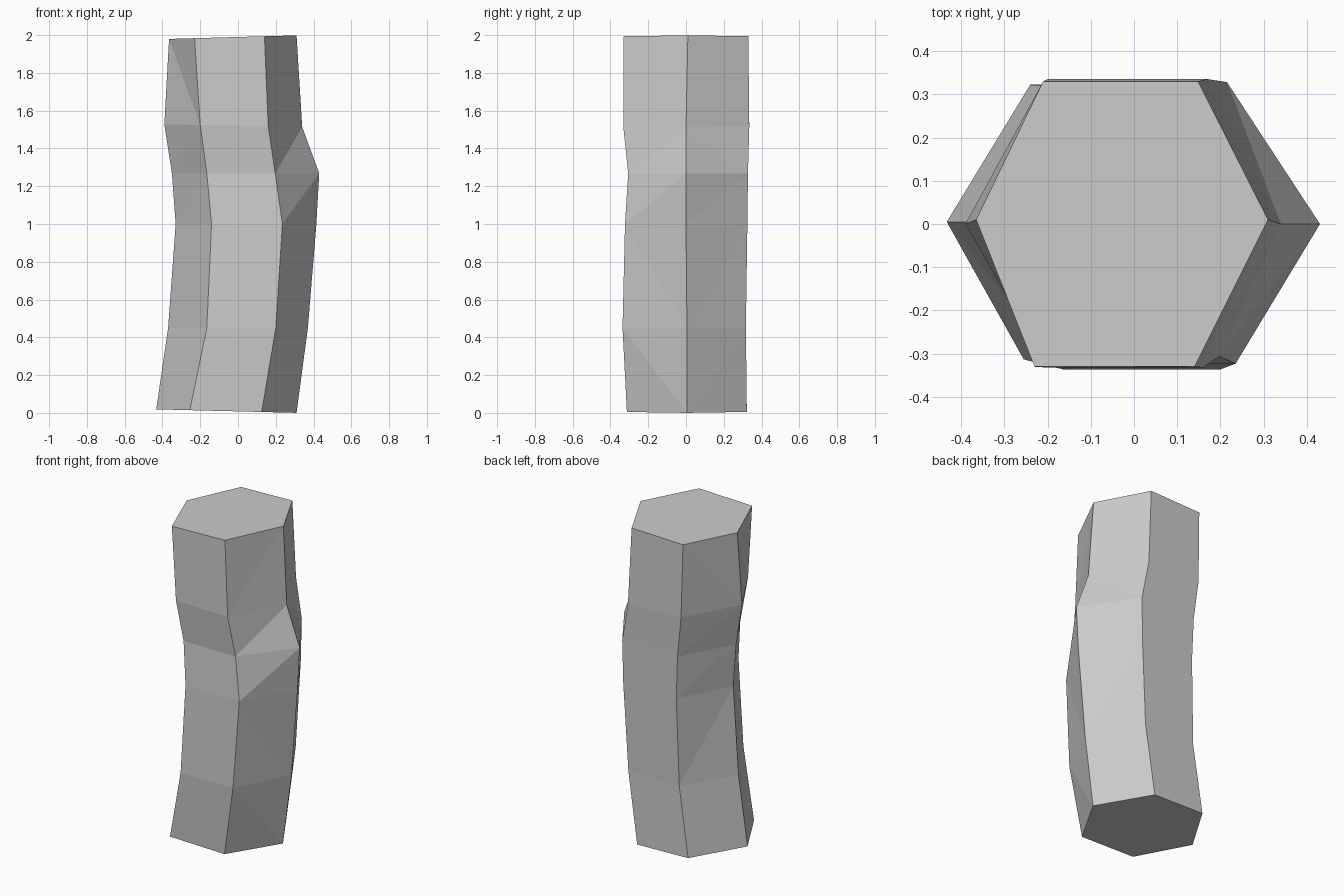
import bpy
import bmesh

cube = bpy.data.objects.get("Cube")
if cube:
    bpy.data.objects.remove(cube, do_unlink=True)


def make_material(name, color):
    material = bpy.data.materials.new(name)
    material.use_nodes = True
    material.diffuse_color = color
    shader = next(n for n in material.node_tree.nodes if n.type == "BSDF_PRINCIPLED")
    shader.inputs["Base Color"].default_value = color
    shader.inputs["Roughness"].default_value = 0.8
    return material


# Ring heights, and the bent path of each long edge from the bottom to the top
heights = [0.008, 0.45, 1.0, 1.268, 1.52, 1.99]
tilts = [-0.025, 0, 0, 0, -0.02, 0.028]
front_y = [-0.313, -0.336, -0.323, -0.306, -0.332, -0.33]
back_y = [0.322, 0.317, 0.325, 0.328, 0.335, 0.33]
middle_y = [0.005, 0.005, 0, 0, 0, 0.01]

# Each edge: x positions, y positions, and the diagonal direction of the
# panels between this edge and the next one
edges = [
    ([0.31, 0.37, 0.415, 0.43, 0.34, 0.31], middle_y, "+++--"),
    ([0.115, 0.18, 0.21, 0.215, 0.17, 0.148], back_y, "---++"),
    ([-0.24, -0.175, -0.16, -0.17, -0.2, -0.21], back_y, "-+++-"),
    ([-0.433, -0.37, -0.33, -0.35, -0.39, -0.365], middle_y, "++++-"),
    ([-0.255, -0.165, -0.14, -0.165, -0.2, -0.23], front_y, "--+++"),
    ([0.125, 0.2, 0.235, 0.197, 0.16, 0.14], front_y, "--+++"),
]


def build_column(name, material):
    bm = bmesh.new()
    columns = [
        [bm.verts.new((x, y, z + tilt * x)) for x, y, z, tilt in zip(xs, ys, heights, tilts)]
        for xs, ys, _ in edges
    ]

    # Faceted side panels, two triangles each
    for i, (_, _, diagonals) in enumerate(edges):
        left, right = columns[i], columns[(i + 1) % len(columns)]
        for k, direction in enumerate(diagonals):
            a, b, c, d = left[k], right[k], right[k + 1], left[k + 1]
            if direction == "+":
                triangles = (a, b, c), (a, c, d)
            else:
                triangles = (a, b, d), (b, c, d)
            for triangle in triangles:
                bm.faces.new(triangle)

    # End caps
    bm.faces.new([column[-1] for column in columns])
    bm.faces.new([column[0] for column in reversed(columns)])
    bmesh.ops.recalc_face_normals(bm, faces=bm.faces)

    mesh = bpy.data.meshes.new(name)
    bm.to_mesh(mesh)
    bm.free()
    mesh.materials.append(material)
    column = bpy.data.objects.new(name, mesh)
    bpy.context.collection.objects.link(column)
    return column


build_column("stone_column", make_material("light grey stone", (0.6, 0.6, 0.6, 1)))
